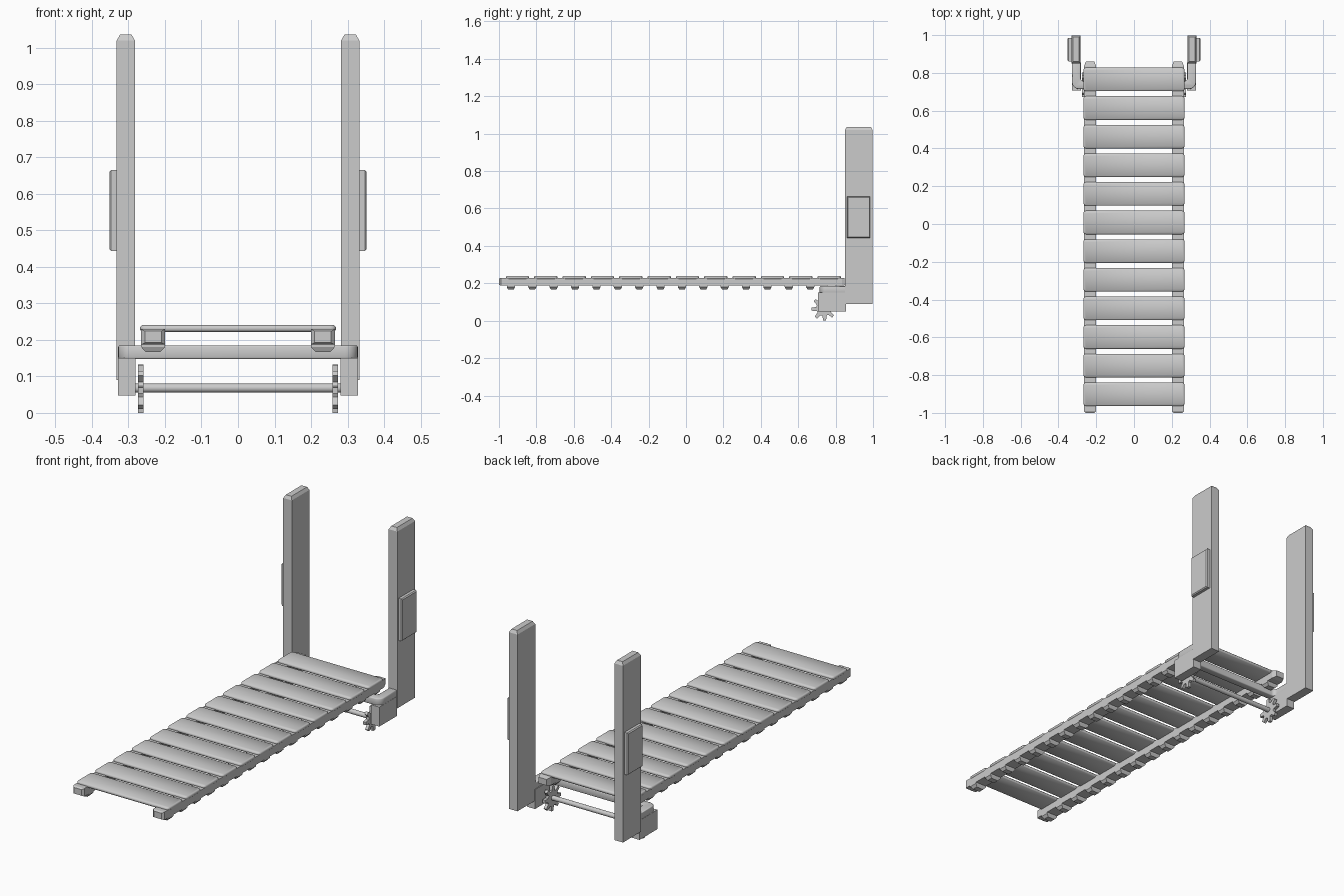
import bpy, bmesh, math

if "Cube" in bpy.data.objects:
    bpy.data.objects.remove(bpy.data.objects["Cube"])

grey = bpy.data.materials.new("plain grey")
grey.diffuse_color = (0.6, 0.6, 0.6, 1)
grey.use_nodes = True
grey.node_tree.nodes["Principled BSDF"].inputs["Base Color"].default_value = grey.diffuse_color


def make(name, bm):
    bmesh.ops.recalc_face_normals(bm, faces=bm.faces)
    me = bpy.data.meshes.new(name)
    bm.to_mesh(me)
    bm.free()
    me.materials.append(grey)
    ob = bpy.data.objects.new(name, me)
    bpy.context.scene.collection.objects.link(ob)
    return ob


def loft(bm, rings):
    """Join equal-length rings of points and cap both ends."""
    vs = [[bm.verts.new(p) for p in r] for r in rings]
    n = len(vs[0])
    for a, b in zip(vs, vs[1:]):
        for i in range(n):
            j = (i + 1) % n
            bm.faces.new((a[i], a[j], b[j], b[i]))
    bm.faces.new(vs[0][::-1])
    bm.faces.new(vs[-1])


def rect(x0, x1, y0, y1, z, dx=0, dy=0):
    return [(x0 + dx, y0 + dy, z), (x1 - dx, y0 + dy, z),
            (x1 - dx, y1 - dy, z), (x0 + dx, y1 - dy, z)]


def block(bm, x, y, z):
    loft(bm, [rect(*x, *y, z[0]), rect(*x, *y, z[1])])


def mirror(ob):
    ob.modifiers.new("mirror", 'MIRROR').use_axis[0] = True
    return ob


def smooth(ob, angle):
    bpy.ops.object.select_all(action='DESELECT')
    ob.select_set(True)
    bpy.context.view_layer.objects.active = ob
    bpy.ops.object.shade_smooth_by_angle(angle=math.radians(angle))


# Upright posts with chamfered tops
X, Y = (0.282, 0.332), (0.85, 0.998)
bm = bmesh.new()
loft(bm, [rect(*X, *Y, 0.09), rect(*X, *Y, 1.019), rect(*X, *Y, 1.035, 0.009, 0.009)])
mirror(make("upright_post", bm))

# Plates on the outer sides of the posts
bm = bmesh.new()
loft(bm, [[(x, a, b) for a, b in ((0.861 + d, 0.443 + d), (0.985 - d, 0.443 + d),
                                  (0.985 - d, 0.665 - d), (0.861 + d, 0.665 - d))]
          for x, d in ((0.328, 0), (0.347, 0), (0.352, 0.005))])
mirror(make("side_plate", bm))

# Side rails with tapered ends
bm = bmesh.new()
loft(bm, [[(x, y, z) for x, z in ((0.2 + d, 0.187 + e), (0.265 - d, 0.187 + e),
                                  (0.265 - d, 0.229 - e), (0.2 + d, 0.229 - e))]
          for y, d, e in ((-1, 0.01, 0.005), (-0.99, 0, 0), (0.835, 0, 0), (0.86, 0.01, 0.005))])
mirror(make("side_rail", bm))

# Drive teeth under the rails
bm = bmesh.new()
for i in range(16):
    c = -0.936 + 0.1143 * i
    x, y = (0.2, 0.265), (c - 0.022, c + 0.022)
    loft(bm, [rect(*x, *y, 0.167, 0.012, 0.007), rect(*x, *y, 0.18), rect(*x, *y, 0.19)])
mirror(make("rail_tooth", bm))

# Softly rounded slats
for i in range(12):
    c = -0.901 + 0.1515 * i
    bm = bmesh.new()
    block(bm, (-0.268, 0.268), (c - 0.0625, c + 0.0625), (0.222, 0.24))
    bmesh.ops.bevel(bm, geom=[e for e in bm.edges
                              if abs(e.verts[0].co.z - e.verts[1].co.z) > 0.01],
                    offset=0.015, segments=3, profile=0.5, affect='EDGES')
    bmesh.ops.bevel(bm, geom=[e for e in bm.edges
                              if abs(e.verts[0].co.z - e.verts[1].co.z) < 0.001],
                    offset=0.005, segments=1, affect='EDGES')
    smooth(make("slat", bm), 70)

# U-shaped cross bar with rounded corners
outer = [(0.328, 0.86)]
inner = [(0.283, 0.86)]
for k in range(7):
    a = math.radians(15 * k)
    outer.append((0.293 + 0.035 * math.cos(a), 0.75 - 0.035 * math.sin(a)))
    inner.append((0.263 + 0.02 * math.cos(a), 0.775 - 0.02 * math.sin(a)))
half = outer + [(-x, y) for x, y in outer[::-1]]
plan = half + [(-x, y) for x, y in inner] + inner[::-1]
bm = bmesh.new()
loft(bm, [[(x, y, z) for x, y in plan] for z in (0.147, 0.185)])
bmesh.ops.recalc_face_normals(bm, faces=bm.faces)
caps = [f for f in bm.faces if abs(f.normal.z) > 0.9]
bmesh.ops.bevel(bm, geom=list({e for f in caps for e in f.edges}), offset=0.005,
                segments=2, profile=0.5, affect='EDGES')
smooth(make("cross_bar", bm), 50)

# Drive housings in front of the posts
bm = bmesh.new()
block(bm, (0.28, 0.328), (0.706, 0.855), (0.048, 0.15))
mirror(make("drive_housing", bm))

# Drive axle
bm = bmesh.new()
loft(bm, [[(x, 0.737 + 0.0125 * math.cos(math.tau * i / 20),
            0.068 + 0.0125 * math.sin(math.tau * i / 20)) for i in range(20)]
          for x in (-0.282, 0.282)])
smooth(make("drive_axle", bm), 40)

# Eight-toothed drive gears
profile = []
for i in range(8):
    for off, r in ((-15, 0.041), (-7, 0.066), (7, 0.066), (15, 0.041)):
        a = math.radians(45 * i + off + 4)
        profile.append((0.737 + r * math.cos(a), 0.0675 + r * math.sin(a)))
low = min(p[1] for p in profile)
bm = bmesh.new()
loft(bm, [[(x, y, z - low) for y, z in profile] for x in (0.258, 0.274)])
mirror(make("drive_gear", bm))
